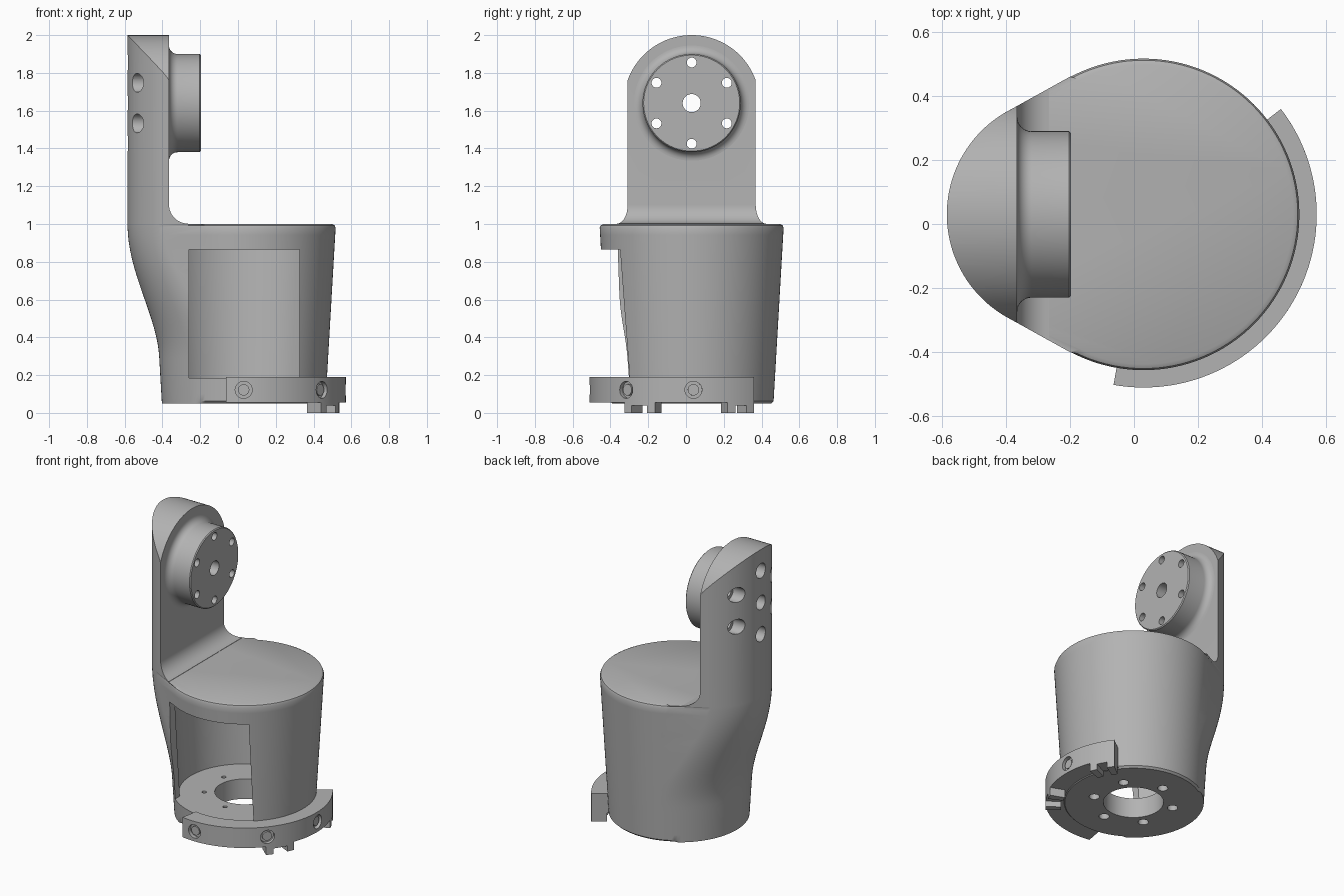
import bpy, bmesh
from math import sin, cos, pi, radians
from mathutils import Matrix, Vector

cube = bpy.data.objects.get("Cube")
if cube:
    bpy.data.objects.remove(cube)

grey = bpy.data.materials.new("machined_grey")
grey.use_nodes = True
COLOUR = (0.45, 0.45, 0.45, 1)
grey.diffuse_color = COLOUR
grey.node_tree.nodes["Principled BSDF"].inputs["Base Color"].default_value = COLOUR

C = 0.03          # body axis in x and y
HUB_Z = 1.64      # flange axis height
SEG = 128


def finish(name, bm):
    bmesh.ops.recalc_face_normals(bm, faces=bm.faces)
    mesh = bpy.data.meshes.new(name)
    bm.to_mesh(mesh)
    bm.free()
    mesh.materials.append(grey)
    obj = bpy.data.objects.new(name, mesh)
    bpy.context.scene.collection.objects.link(obj)
    return obj


def loft(name, rings):
    """Skin closed rings of equal length and cap both ends."""
    bm = bmesh.new()
    loops = [[bm.verts.new(p) for p in ring] for ring in rings]
    n = len(loops[0])
    for a, b in zip(loops, loops[1:]):
        for i in range(n):
            j = (i + 1) % n
            bm.faces.new((a[i], a[j], b[j], b[i]))
    bm.faces.new(loops[0])
    bm.faces.new(loops[-1])
    return finish(name, bm)


def cylinder(name, radius, start, end, radius_end=None, segs=48):
    start, end = Vector(start), Vector(end)
    axis = end - start
    bm = bmesh.new()
    turn = axis.to_track_quat("Z", "Y").to_matrix().to_4x4()
    bmesh.ops.create_cone(bm, cap_ends=True, segments=segs, radius1=radius,
                          radius2=radius if radius_end is None else radius_end,
                          depth=axis.length,
                          matrix=Matrix.Translation((start + end) / 2) @ turn)
    return finish(name, bm)


def combine(obj, cutter, operation="DIFFERENCE"):
    mod = obj.modifiers.new("cut", "BOOLEAN")
    mod.operation, mod.object, mod.solver = operation, cutter, "EXACT"
    bpy.context.view_layer.objects.active = obj
    bpy.ops.object.modifier_apply(modifier=mod.name)
    bpy.data.objects.remove(cutter)


def section(z):
    """Hull of the round body and the arm's smaller circle at height z."""
    big = 0.433 + 0.055 * min(1, max(0, (z - 0.05) / 0.95))
    t = min(1, max(0, (z - 0.3) / 0.7))
    s = t * t * (3 - 2 * t)
    small, cx = big + (0.369 - big) * s, C - 0.246 * s
    pts = []
    for i in range(SEG):
        a = 2 * pi * i / SEG
        if cx * cos(a) + small > C * cos(a) + big:
            x, r = cx, small
        else:
            x, r = C, big
        pts.append(Vector((x + r * cos(a), C + r * sin(a), z)))
    return pts


def rim(z, inset):
    """Rounded top rim, left full where the arm rises."""
    pts = section(z)
    for p in pts:
        if p.x > -0.2:
            off = Vector((p.x - C, p.y - C, 0)).normalized() * inset
            p -= off
    return pts


# Body shell
rings = [rim(0.05, 0.012)] + [section(0.062 + 0.918 * k / 24) for k in range(25)]
rings += [rim(0.993, 0.006), rim(1.0, 0.02)]
body = loft("body_shell", rings)
combine(body, cylinder("cavity", 0.405, (C, C, 0.185), (C, C, 0.865), 0.445, 96))
window = [(-0.26, -0.9), (0.325, -0.9), (0.325, C), (-0.26, C)]
combine(body, loft("window", [[(x, y, z) for x, y in window] for z in (0.185, 0.865)]))
combine(body, cylinder("floor_bore", 0.185, (C, C, -0.1), (C, C, 0.4), segs=64))
for k in range(6):
    a = radians(36 + 60 * k)
    x, y = C + 0.25 * cos(a), C + 0.25 * sin(a)
    combine(body, cylinder("bolt", 0.014, (x, y, -0.1), (x, y, 0.3), segs=20))
    combine(body, cylinder("counterbore", 0.032, (x, y, -0.1), (x, y, 0.11), segs=24))

# Upright arm: body outline trimmed by a side profile and a round arch
arm = loft("upright_arm", [[Vector((p.x, p.y, z)) for p in section(1.0)] for z in (1.0, 2.1)])
side = [(-0.8, 0.9), (-0.265, 0.9)]
for k in range(13):
    a = radians(270 - 90 * k / 12)
    side.append((-0.265 + 0.1 * cos(a), 1.102 + 0.1 * sin(a)))
side += [(-0.365, 2.2), (-0.8, 2.2)]
combine(arm, loft("side", [[(x, y, z) for x, z in side] for y in (-1, 1)]), "INTERSECT")
arch = [(0.36 * cos(pi * k / 48), HUB_Z + 0.36 * sin(pi * k / 48)) for k in range(49)]
arch += [(-0.36, 1.15), (-0.7, 1.15), (-0.7, 0.9), (0.7, 0.9), (0.7, 1.15), (0.36, 1.15)]
combine(arm, loft("arch", [[(x, C + y, z) for y, z in arch] for x in (-1, 0.5)]), "INTERSECT")

# Flange with a flared neck, turned around x
profile = [(-0.385, 0.3)]
for k in range(9):
    a = radians(180 + 90 * k / 8)
    profile.append((-0.32 + 0.045 * cos(a), 0.305 + 0.045 * sin(a)))
profile += [(-0.203, 0.26), (-0.197, 0.254)]
flange = loft("mounting_flange", [
    [(x, C + r * cos(2 * pi * i / 96), HUB_Z + r * sin(2 * pi * i / 96)) for i in range(96)]
    for x, r in profile])

# Bores through flange and arm, counterbored from outside
bores = [(0, 0, 0.048)]
for k in range(6):
    a = radians(90 + 60 * k)
    bores.append((0.215 * cos(a), 0.215 * sin(a), 0.026))
for dy, dz, r in bores:
    y, z = C + dy, HUB_Z + dz
    for part in (arm, flange):
        combine(part, cylinder("bore", r, (-0.9, y, z), (0.1, y, z), segs=28))
    if dy or dz:
        combine(arm, cylinder("counterbore", 0.05, (-0.9, y, z), (-0.47, y, z), segs=32))


def arc_block(name, r0, r1, a0, a1, z0, z1):
    steps = max(3, int((a1 - a0) / 2.5))
    rings = []
    for k in range(steps + 1):
        a = radians(a0 + (a1 - a0) * k / steps)
        rings.append([(C + r * cos(a), C + r * sin(a), z)
                      for r, z in ((r0, z0), (r1, z0), (r1, z1), (r0, z1))])
    return loft(name, rings)


# Clamp ring around the base, with recessed screws
parts = [body, arm, flange]
clamp = arc_block("clamp_ring", 0.425, 0.541, -100, 37.5, 0.055, 0.19)
parts.append(clamp)
for deg in (-90, -40, 1):
    a = radians(deg)
    spot = lambda r: (C + r * cos(a), C + r * sin(a), 0.122)
    combine(clamp, cylinder("recess", 0.045, spot(0.515), spot(0.7), segs=32))
    parts.append(cylinder("clamp_screw", 0.03, spot(0.5), spot(0.53), segs=24))

# Paired feet under the clamp ring
for n, (a0, a1) in enumerate(((-41, -21), (20.5, 37.5))):
    parts.append(arc_block(f"foot_bridge_{n}", 0.445, 0.541, a0, a1, 0.038, 0.058))
    parts.append(arc_block(f"foot_start_{n}", 0.445, 0.541, a0, a0 + 5, 0, 0.04))
    parts.append(arc_block(f"foot_end_{n}", 0.445, 0.541, a1 - 5, a1, 0, 0.04))

bpy.ops.object.select_all(action="DESELECT")
for part in parts:
    part.select_set(True)
bpy.context.view_layer.objects.active = body
bpy.ops.object.shade_smooth_by_angle(angle=radians(32))
